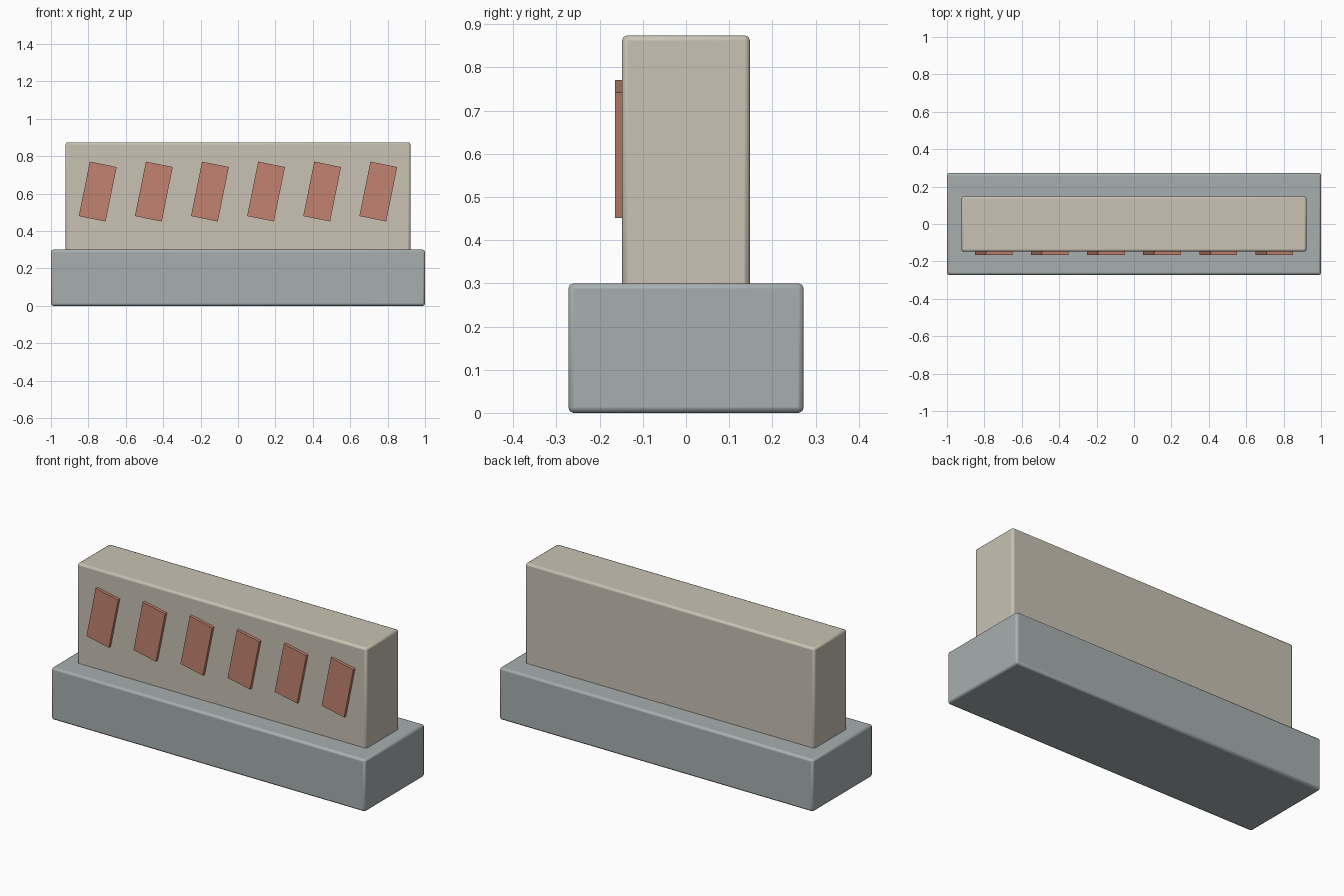
import bpy
import math

cube = bpy.data.objects.get("Cube")
if cube:
    bpy.data.objects.remove(cube, do_unlink=True)


def material(name, rgb):
    m = bpy.data.materials.new(name)
    m.use_nodes = True
    colour = (*rgb, 1.0)
    m.diffuse_color = colour
    bsdf = next(n for n in m.node_tree.nodes if n.type == 'BSDF_PRINCIPLED')
    bsdf.inputs["Base Color"].default_value = colour
    return m


def block(name, size, centre, mat, bevel=0.0, tilt=0.0):
    bpy.ops.mesh.primitive_cube_add(size=1, location=centre)
    ob = bpy.context.object
    ob.name = name
    ob.scale = size
    bpy.ops.object.transform_apply(location=False, rotation=False, scale=True)
    ob.rotation_euler.y = tilt
    ob.data.materials.append(mat)
    if bevel:
        mod = ob.modifiers.new("rounded_edges", 'BEVEL')
        mod.width = bevel
        mod.segments = 2
        bpy.ops.object.shade_smooth_by_angle(angle=math.radians(30))
    return ob


grey = material("concrete grey", (0.39, 0.43, 0.43))
cream = material("warm cream", (0.58, 0.54, 0.45))
red = material("faded red", (0.54, 0.225, 0.16))

# Wide plinth and the narrower wall seated in it
block("base", (2.0, 0.545, 0.30), (0, 0, 0.15), grey, 0.012)
block("wall", (1.845, 0.296, 0.593), (0, 0, 0.578), cream, 0.012)

# Row of slanted raised stripes on the front
for i in range(6):
    block(f"stripe_{i + 1}", (0.146, 0.02, 0.297),
          (-0.75 + 0.3 * i, -0.155, 0.611), red, tilt=0.2)
